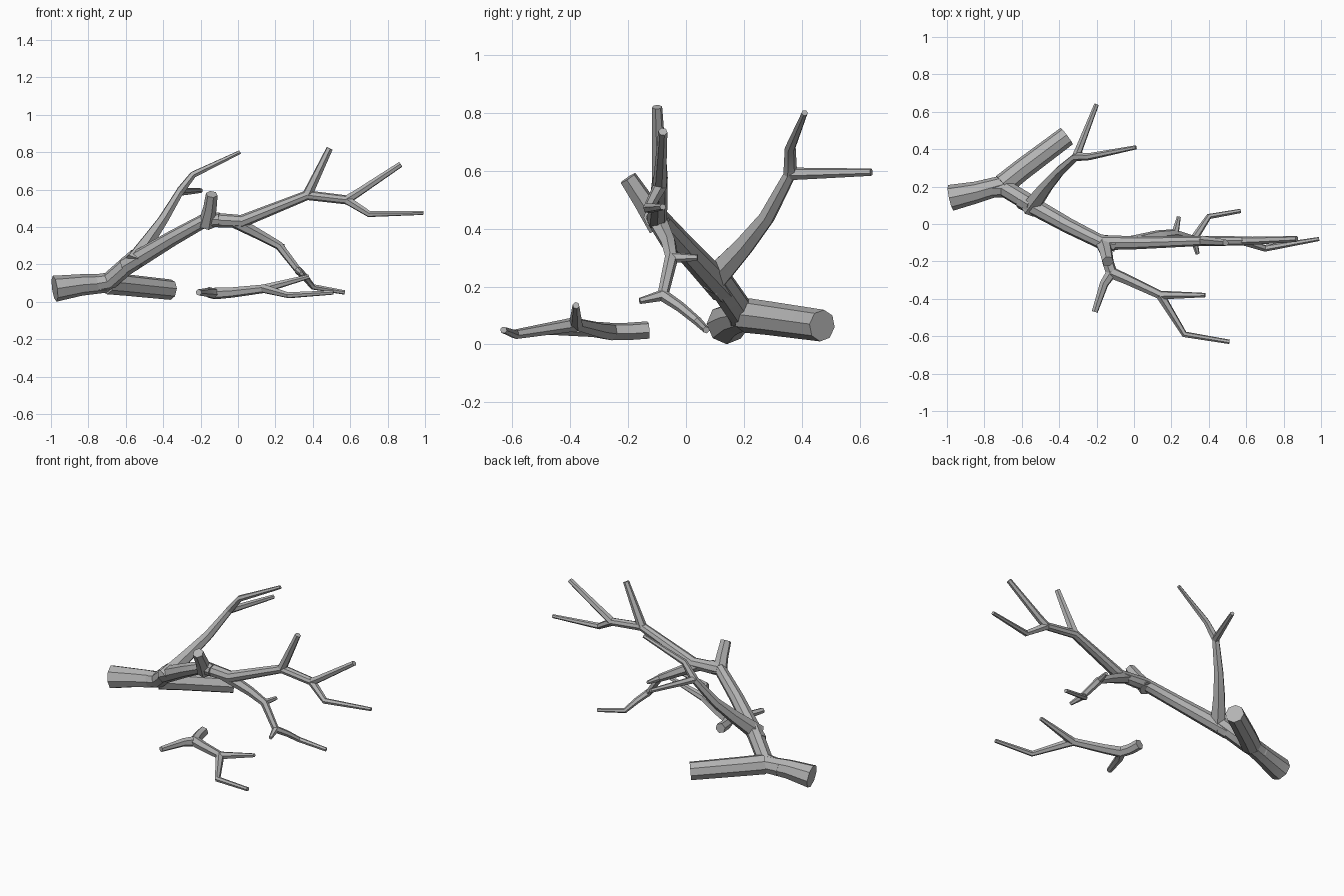
import bpy
import bmesh
import math
from mathutils import Vector

old = bpy.data.objects.get("Cube")
if old:
    bpy.data.objects.remove(old, do_unlink=True)

# One flat grey for the whole dead branch
wood = bpy.data.materials.new("weathered_grey_wood")
wood.use_nodes = True
grey = (0.45, 0.45, 0.45, 1)
wood.diffuse_color = grey
shader = next(n for n in wood.node_tree.nodes if n.type == "BSDF_PRINCIPLED")
shader.inputs["Base Color"].default_value = grey
shader.inputs["Roughness"].default_value = 0.8


def taper(points, base, tip):
    """Radius at every point: quick narrowing near the base, slow near the tip."""
    travelled = [0]
    for a, b in zip(points, points[1:]):
        travelled.append(travelled[-1] + (b - a).length)
    return [tip + (base - tip) * (1 - d / travelled[-1]) ** 1.4 for d in travelled]


def limb(name, base, tip, *path, sides=6):
    """Faceted tube along the path, narrowing from base to tip radius, capped."""
    points = [Vector(p) for p in path]
    steps = [(b - a).normalized() for a, b in zip(points, points[1:])]
    # Each ring lies in the mitre plane between its neighbouring segments
    normals = [steps[0]]
    normals += [(a + b).normalized() for a, b in zip(steps, steps[1:])]
    normals.append(steps[-1])

    bm = bmesh.new()
    rings = []
    side = normals[0].orthogonal().normalized()
    for centre, normal, radius in zip(points, normals, taper(points, base, tip)):
        side = (side - normal * side.dot(normal)).normalized()
        other = normal.cross(side)
        ring = []
        for i in range(sides):
            angle = math.tau * i / sides
            offset = side * math.cos(angle) + other * math.sin(angle)
            ring.append(bm.verts.new(centre + offset * radius))
        rings.append(ring)
    for lower, upper in zip(rings, rings[1:]):
        for i in range(sides):
            j = (i + 1) % sides
            bm.faces.new((lower[i], lower[j], upper[j], upper[i]))
    bm.faces.new(reversed(rings[0]))
    bm.faces.new(rings[-1])
    bmesh.ops.recalc_face_normals(bm, faces=bm.faces)

    mesh = bpy.data.meshes.new(name)
    bm.to_mesh(mesh)
    bm.free()
    mesh.materials.append(wood)
    obj = bpy.data.objects.new(name, mesh)
    bpy.context.collection.objects.link(obj)
    bpy.ops.object.select_all(action="DESELECT")
    obj.select_set(True)
    bpy.context.view_layer.objects.active = obj
    bpy.ops.object.shade_smooth_by_angle(angle=math.radians(35))


# Heavy log lying on the ground, flared at its root end
log_fork = (-.7, .21, .1)
limb("log_root_end", .07, .05, (-.98, .14, .07), (-.84, .17, .09), log_fork, sides=8)
limb("log_broken_end", .06, .055, log_fork, (-.6, .29, .09), (-.36, .47, .065), sides=8)

# Main bough climbing from the log, then levelling out
bend = (-.17, -.1, .44)
bough_fork = (.37, -.09, .57)
outer_fork = (.58, -.09, .545)
limb("bough_foot", .05, .048, (-.8, .19, .09), (-.69, .19, .11), (-.54, .1, .24), sides=8)
limb("rising_bough", .05, .037, (-.6, .13, .19), (-.35, -.01, .34), bend,
     (-.1, -.11, .44), sides=8)
limb("level_bough", .04, .024, bend, (.02, -.1, .43), bough_fork, outer_fork, sides=8)

# Broken stump on the bend of the bough
limb("bough_stump", .045, .032, (-.17, -.09, .41), (-.15, -.15, .5), (-.14, -.2, .575))

# Twigs at the outer end of the bough
limb("upper_twig", .028, .018, bough_fork, (.49, -.1, .82))
limb("outer_upper_twig", .024, .016, outer_fork, (.63, -.09, .575), (.87, -.08, .735))
limb("outer_lower_twig", .024, .011, outer_fork, (.7, -.13, .47), (.99, -.08, .475))

# Branch rising toward the back
back_fork = (-.31, .36, .59)
limb("back_branch", .052, .022, (-.56, .08, .21), (-.47, .2, .34), (-.4, .28, .44), back_fork)
limb("back_upper_twig", .024, .011, back_fork, (-.24, .36, .68), (.01, .41, .8))
limb("back_outer_twig", .023, .013, back_fork, (-.29, .41, .59), (-.2, .64, .595))

# Branch drooping to the ground
droop_knee = (.22, -.05, .3)
droop_fork = (.32, -.08, .17)
limb("drooping_branch", .036, .019, (-.02, -.1, .43), (.13, -.06, .35), droop_knee, droop_fork)
limb("drooping_tip", .021, .012, droop_fork, (.36, -.02, .13), (.4, .04, .08), (.57, .07, .05))
limb("drooping_inner_twig", .02, .011, droop_knee, (.24, .04, .3))
limb("drooping_outer_twig", .02, .011, droop_fork, (.34, -.16, .15))

# Snapped branch lying loose in front
first_fork = (-.12, -.26, .045)
second_fork = (.14, -.38, .07)
limb("fallen_butt", .031, .031, (-.15, -.13, .05), (-.14, -.2, .045), first_fork)
limb("fallen_branch", .032, .023, first_fork, (-.03, -.3, .05), second_fork)
limb("fallen_end_twig", .025, .012, second_fork, (.27, -.59, .035), (.51, -.63, .05))
limb("fallen_side_twig", .03, .017, first_fork, (-.16, -.32, .05), (-.21, -.47, .05))
limb("fallen_raised_twig", .024, .012, second_fork, (.38, -.38, .135))
